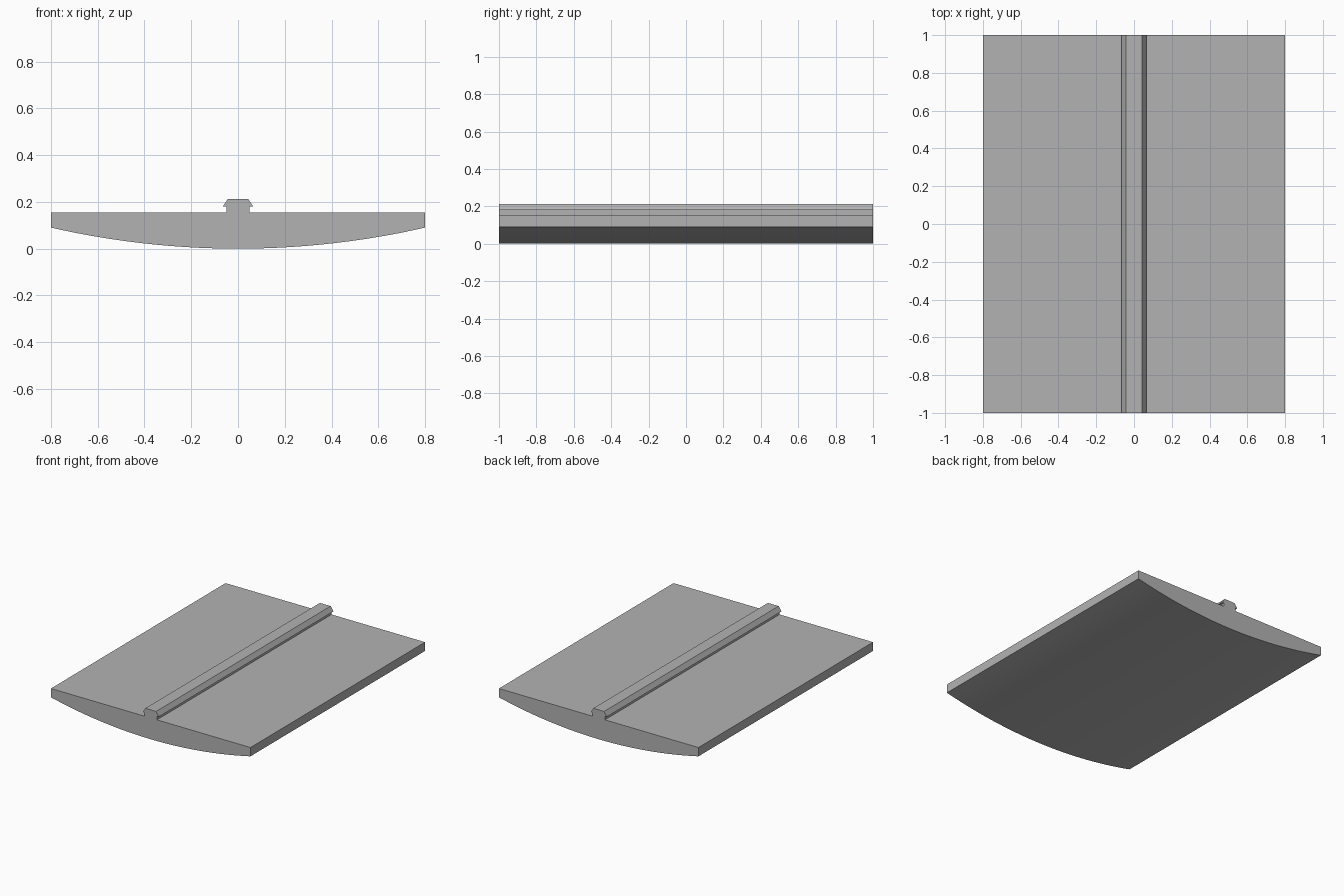
import bpy, bmesh, math

if "Cube" in bpy.data.objects:
    bpy.data.objects.remove(bpy.data.objects["Cube"])

HALF_LENGTH = 1.0
HALF_WIDTH = 0.8
EDGE_Z, TOP_Z = 0.09, 0.154
ARC_STEPS = 32

grey = bpy.data.materials.new("plain grey")
grey.diffuse_color = (0.45, 0.45, 0.45, 1)
grey.use_nodes = True
grey.node_tree.nodes["Principled BSDF"].inputs["Base Color"].default_value = grey.diffuse_color

# Curved underside: a circular arc touching z = 0 in the middle
radius = (HALF_WIDTH ** 2 + EDGE_Z ** 2) / (2 * EDGE_Z)
sweep = math.asin(HALF_WIDTH / radius)
angles = [sweep * (2 * i / ARC_STEPS - 1) for i in range(ARC_STEPS + 1)]
arc = [(radius * math.sin(a), radius * (1 - math.cos(a))) for a in angles]

# Flat top with a barbed clip rail, right half then mirrored
right = [(HALF_WIDTH, TOP_Z), (0.05, TOP_Z), (0.05, 0.18), (0.065, 0.18), (0.043, 0.213)]
left = [(-x, z) for x, z in reversed(right)]

# Extrude the whole cross-section along y
bm = bmesh.new()
face = bm.faces.new([bm.verts.new((x, -HALF_LENGTH, z)) for x, z in arc + right + left])
extruded = bmesh.ops.extrude_face_region(bm, geom=[face])["geom"]
bmesh.ops.translate(bm, vec=(0, 2 * HALF_LENGTH, 0),
                    verts=[g for g in extruded if isinstance(g, bmesh.types.BMVert)])
bmesh.ops.recalc_face_normals(bm, faces=bm.faces)

mesh = bpy.data.meshes.new("curved_panel_with_rail")
bm.to_mesh(mesh)
bm.free()
mesh.materials.append(grey)
panel = bpy.data.objects.new("curved_panel_with_rail", mesh)
bpy.context.collection.objects.link(panel)

# Smooth the underside, keep the other edges sharp
bpy.context.view_layer.objects.active = panel
panel.select_set(True)
bpy.ops.object.shade_smooth_by_angle(angle=math.radians(20))
